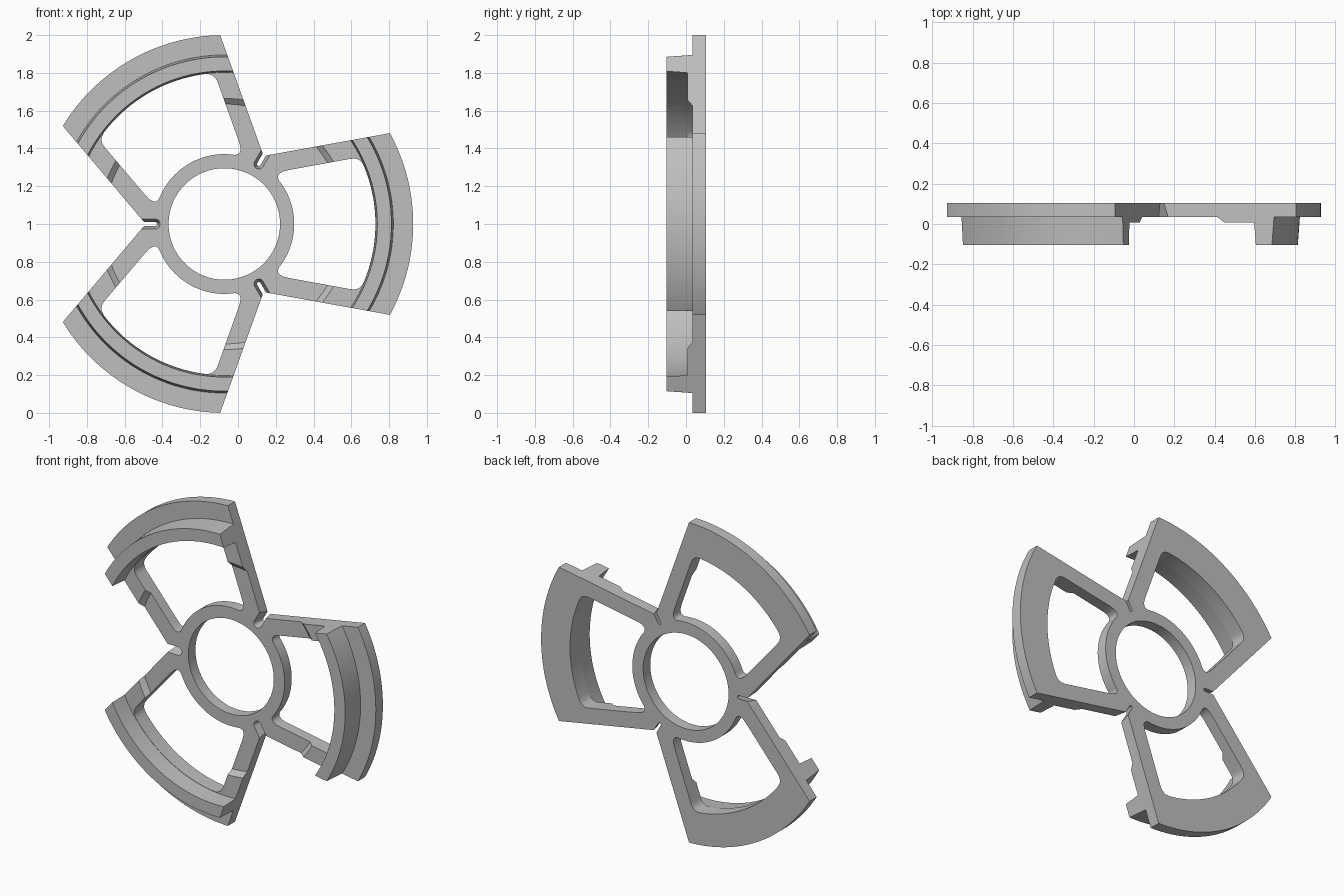
import bpy, bmesh, math

if "Cube" in bpy.data.objects:
    bpy.data.objects.remove(bpy.data.objects["Cube"])

CX, CZ = -0.0725, 1.0           # hub axis position (axis runs along y)
SLOPE = math.tan(math.radians(10.3))

grey = bpy.data.materials.new("plain grey")
grey.diffuse_color = (0.52, 0.52, 0.52, 1)
grey.use_nodes = True
grey.node_tree.nodes["Principled BSDF"].inputs["Base Color"].default_value = grey.diffuse_color


def make_object(name, bm):
    bmesh.ops.recalc_face_normals(bm, faces=bm.faces)
    mesh = bpy.data.meshes.new(name)
    bm.to_mesh(mesh)
    bm.free()
    mesh.materials.append(grey)
    ob = bpy.data.objects.new(name, mesh)
    ob.location = (CX, 0, CZ)
    bpy.context.collection.objects.link(ob)
    return ob


def turn(pts, deg):
    c, s = math.cos(math.radians(deg)), math.sin(math.radians(deg))
    return [(x * c - z * s, x * s + z * c) for x, z in pts]


def loft(bm, front, back, y0, y1):
    """Closed solid between two outlines with equal point counts."""
    a = [bm.verts.new((x, y0, z)) for x, z in front]
    b = [bm.verts.new((x, y1, z)) for x, z in back]
    n = len(a)
    bm.faces.new(a)
    bm.faces.new(b[::-1])
    for i in range(n):
        bm.faces.new((a[i], a[(i + 1) % n], b[(i + 1) % n], b[i]))


def arc(r, a0, a1, n):
    return [(r * math.cos(a0 + (a1 - a0) * i / n), r * math.sin(a0 + (a1 - a0) * i / n))
            for i in range(n + 1)]


def corner(p, c, q, n=8):
    """Rounded corner from p to q, pulled towards c."""
    out = []
    for i in range(1, n):
        t = i / n
        out.append(tuple((1 - t) ** 2 * p[k] + 2 * t * (1 - t) * c[k] + t * t * q[k] for k in (0, 1)))
    return out


# Turned body: ring, plate, stepped arms and raised rim wall as (radius, y)
profile = [(0.295, 0.105), (0.295, 0.035), (0.635, 0.035), (0.665, 0.008), (0.802, 0.008),
           (0.810, -0.103), (0.885, -0.103), (0.895, 0.035), (1.0, 0.035), (1.0, 0.105)]
SEG = 180
bm = bmesh.new()
rings = []
for i in range(SEG):
    a = 2 * math.pi * i / SEG
    rings.append([bm.verts.new((r * math.cos(a), y, r * math.sin(a))) for r, y in profile])
for i in range(SEG):
    p, q = rings[i], rings[(i + 1) % SEG]
    for j in range(len(profile)):
        k = (j + 1) % len(profile)
        bm.faces.new((p[j], p[k], q[k], q[j]))
body = make_object("three_arm_ring_plate", bm)

# Outline prism: three flared sectors meeting in notches
def edge_z(x):
    return 0.365 + SLOPE * (x - 0.24)


outline = []
for k in range(3):
    outline += turn([(1.1, -edge_z(1.1)), (1.1, edge_z(1.1)),
                     (0.416 * 0.5, 0.416 * math.sqrt(0.75))], 120 * k)
bm = bmesh.new()
loft(bm, outline, outline, -0.2, 0.2)
outline_cutter = make_object("outline_cutter", bm)


# Window between two arms, with rounded corners
def window_z(x):
    return 0.289 + SLOPE * (x - 0.36)


def meet(r):
    """Point where the inner arm edge crosses radius r."""
    lo, hi = 0.0, 1.0
    for _ in range(40):
        m = (lo + hi) / 2
        lo, hi = (m, hi) if math.hypot(m, window_z(m)) < r else (lo, m)
    return (lo, window_z(lo))


R_IN, R_OUT = 0.37, 0.80
ci, co = meet(R_IN), meet(R_OUT)
ai = math.atan2(ci[1], ci[0]) - 0.07 / R_IN
ao = math.atan2(co[1], co[0]) - 0.05 / R_OUT
inner, outer = arc(R_IN, 0, ai, 12), arc(R_OUT, 0, ao, 16)
li = (ci[0] + 0.09, window_z(ci[0] + 0.09))
lo_ = (co[0] - 0.05, window_z(co[0] - 0.05))
half = inner + corner(inner[-1], ci, li) + [li, lo_] + corner(lo_, co, outer[-1]) + outer[::-1]
window = half + [(x, -z) for x, z in half[-2:0:-1]]


# Tapered slot between neighbouring sectors, wider at the front
def slot(y):
    w = 0.026 - (y - 0.035) / 0.07 * 0.016
    end = [(0.366 + w * math.cos(t), w * math.sin(t))
           for t in (math.pi * (0.5 + i / 12) for i in range(13))]
    return [(0.5, w)] + end + [(0.5, -w)]


bm = bmesh.new()
for k in range(3):
    w = turn(window, 120 * k)
    loft(bm, w, w, -0.2, 0.2)
    loft(bm, turn(slot(0.0), 60 + 120 * k), turn(slot(0.12), 60 + 120 * k), 0.0, 0.12)
hole_cutter = make_object("window_and_slot_cutter", bm)

# Trim the turned body
for cutter, op in ((outline_cutter, 'INTERSECT'), (hole_cutter, 'DIFFERENCE')):
    mod = body.modifiers.new("trim", 'BOOLEAN')
    mod.operation, mod.solver, mod.object = op, 'EXACT', cutter
    cutter.hide_render = True
bpy.context.view_layer.objects.active = body
body.select_set(True)
for name in [m.name for m in body.modifiers]:
    bpy.ops.object.modifier_apply(modifier=name)
for cutter in (outline_cutter, hole_cutter):
    bpy.data.objects.remove(cutter)

bpy.ops.object.shade_smooth_by_angle(angle=math.radians(25))
